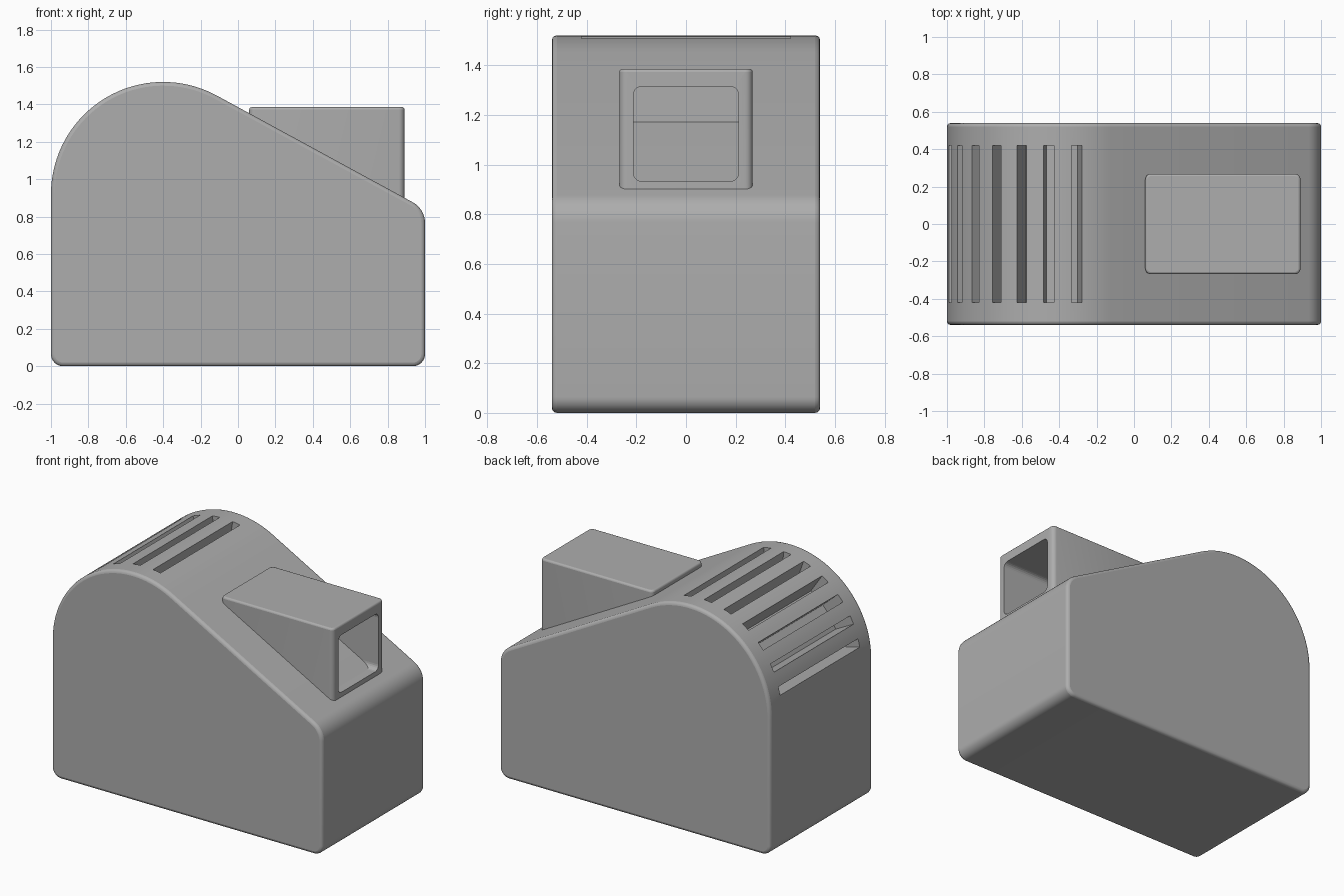
import bpy, bmesh
from math import sin, cos, pi, radians
from mathutils import Vector, Matrix

default = bpy.data.objects.get("Cube")
if default:
    bpy.data.objects.remove(default, do_unlink=True)

grey = bpy.data.materials.new("plain_grey")
grey.use_nodes = True
grey.diffuse_color = (0.42, 0.42, 0.42, 1)
grey.node_tree.nodes["Principled BSDF"].inputs["Base Color"].default_value = grey.diffuse_color


def finish(bm, name, cutter=False):
    bmesh.ops.recalc_face_normals(bm, faces=bm.faces)
    mesh = bpy.data.meshes.new(name)
    bm.to_mesh(mesh)
    bm.free()
    obj = bpy.data.objects.new(name, mesh)
    bpy.context.collection.objects.link(obj)
    mesh.materials.append(grey)
    if cutter:
        obj.hide_render = True
        obj.hide_viewport = True
        obj.display_type = 'WIRE'
    return obj


def prism(profile, half_width):
    """Extrude an x-z outline along y."""
    bm = bmesh.new()
    face = bm.faces.new([bm.verts.new((x, -half_width, z)) for x, z in profile])
    new = bmesh.ops.extrude_face_region(bm, geom=[face])["geom"]
    bmesh.ops.translate(bm, vec=(0, 2 * half_width, 0),
                        verts=[v for v in new if isinstance(v, bmesh.types.BMVert)])
    return bm


def fillet(before, corner, after, length, steps=8):
    """Round a corner with a circular arc of the given tangent length."""
    c = Vector(corner)
    u = (Vector(before) - c).normalized()
    v = (Vector(after) - c).normalized()
    half = u.angle(v) / 2
    radius = length * math_tan(half)
    centre = c + (u + v).normalized() * (length / cos(half))
    a, b = c + u * length - centre, c + v * length - centre
    sweep = pi - 2 * half
    return [centre + (a * sin(sweep * (1 - t / steps)) + b * sin(sweep * t / steps)) / sin(sweep)
            for t in range(steps + 1)]


def math_tan(a):
    return sin(a) / cos(a)


def bevel_along(bm, axis, offset):
    """Round only the edges that run along one axis."""
    edges = [e for e in bm.edges
             if abs((e.verts[0].co - e.verts[1].co).normalized()[axis]) > 0.99]
    bmesh.ops.bevel(bm, geom=edges, offset=offset, segments=5, profile=0.5, affect='EDGES')


def add_bevel(obj, width):
    m = obj.modifiers.new("soft_edges", 'BEVEL')
    m.width, m.segments = width, 3
    m.limit_method, m.angle_limit = 'ANGLE', radians(40)


def cut(obj, cutter):
    m = obj.modifiers.new("cut", 'BOOLEAN')
    m.operation, m.solver, m.object = 'DIFFERENCE', 'EXACT', cutter


def smooth(obj):
    bpy.ops.object.select_all(action='DESELECT')
    obj.select_set(True)
    bpy.context.view_layer.objects.active = obj
    bpy.ops.object.shade_smooth_by_angle(angle=radians(30))


# Body: domed back, sloping front deck, rounded lower corners
hub, radius = Vector((-0.4, 0.92)), 0.6
dome = [hub + radius * Vector((cos(radians(a)), sin(radians(a))))
        for a in [180 - 118 * i / 32 for i in range(33)]]
low_left, low_right, nose = (-1, 0), (1, 0), (1, 0.841)
outline = (dome + fillet(dome[-1], nose, low_right, 0.075)
           + fillet(nose, low_right, low_left, 0.065)
           + fillet(low_right, low_left, dome[0], 0.065))
body = finish(prism(outline, 0.54), "body")
add_bevel(body, 0.02)

# Radial vent slots across the dome
bm = bmesh.new()
for i in range(7):
    angle = radians(81 + 14.3 * i)
    place = (Matrix.Translation((hub.x, 0, hub.y)) @ Matrix.Rotation(-angle, 4, 'Y')
             @ Matrix.Translation((radius, 0, 0)) @ Matrix.Diagonal((0.3, 0.84, 0.055, 1)))
    bmesh.ops.create_cube(bm, size=1, matrix=place)
cut(body, finish(bm, "vent_slot_cutter", True))
smooth(body)

# Viewing hood on the deck, with its underside sunk into the slope
bm = prism([(0.06, 1.385), (0.89, 1.385), (0.89, 0.85), (0.06, 1.29)], 0.268)
bevel_along(bm, 2, 0.03)
hood = finish(bm, "viewing_hood")
add_bevel(hood, 0.012)

# Rounded opening in the hood
bm = prism([(0.395, 0.932), (1.1, 0.932), (1.1, 1.315), (0.395, 1.315)], 0.212)
bevel_along(bm, 0, 0.035)
cut(hood, finish(bm, "hood_opening_cutter", True))
smooth(hood)
